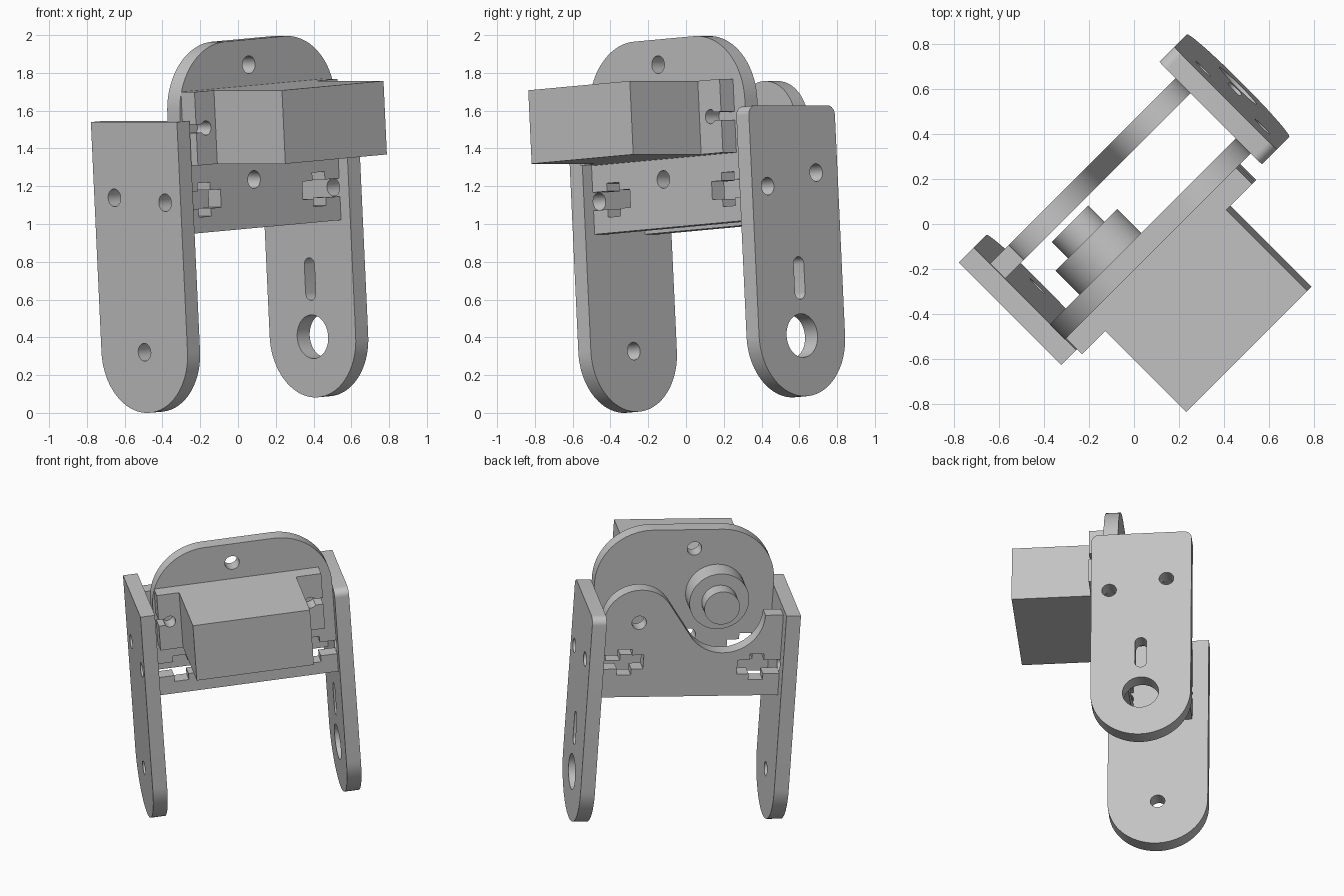
import bpy, bmesh
from math import radians, cos, sin, pi
from mathutils import Matrix

cube = bpy.data.objects.get("Cube")
if cube:
    bpy.data.objects.remove(cube)

# Single grey material
GREY = (0.55, 0.55, 0.55, 1)
grey = bpy.data.materials.new("light_grey")
grey.use_nodes = True
grey.diffuse_color = GREY
grey.node_tree.nodes["Principled BSDF"].inputs["Base Color"].default_value = GREY

# The whole bracket is turned on the ground and leans slightly
FRAME = Matrix.Rotation(radians(45), 4, 'Z') @ Matrix.Rotation(radians(-3.73), 4, 'Y')
FACING_BACK = Matrix(((1, 0, 0, 0), (0, 0, -1, 0), (0, 1, 0, 0), (0, 0, 0, 1)))
FACING_SIDE = Matrix(((0, 0, 1, 0), (1, 0, 0, 0), (0, 1, 0, 0), (0, 0, 0, 1)))


def arc(cx, cy, r, start, end, n=24):
    angles = [radians(start + (end - start) * i / n) for i in range(n + 1)]
    return [(cx + r * cos(a), cy + r * sin(a)) for a in angles]


def circle(cx, cy, r, n=40):
    return arc(cx, cy, r, 0, 360, n)[:-1]


def rect(x0, x1, y0, y1):
    return [(x0, y0), (x1, y0), (x1, y1), (x0, y1)]


def plate(name, loops, low, high, side=False):
    """Extrude an outline with holes from low to high along its normal."""
    curve = bpy.data.curves.new(name, 'CURVE')
    curve.dimensions = '2D'
    curve.fill_mode = 'BOTH'
    curve.extrude = (high - low) / 2
    for loop in loops:
        spline = curve.splines.new('POLY')
        spline.points.add(len(loop) - 1)
        for point, (x, y) in zip(spline.points, loop):
            point.co = (x, y, 0, 1)
        spline.use_cyclic_u = True
    temp = bpy.data.objects.new(name + "_outline", curve)
    bpy.context.collection.objects.link(temp)
    bpy.context.view_layer.update()
    graph = bpy.context.evaluated_depsgraph_get()
    mesh = bpy.data.meshes.new_from_object(temp.evaluated_get(graph))
    bpy.data.objects.remove(temp)
    bpy.data.curves.remove(curve)
    middle = (low + high) / 2
    shift = Matrix.Translation((middle, 0, 0) if side else (0, middle, 0))
    mesh.transform(FRAME @ shift @ (FACING_SIDE if side else FACING_BACK))
    bm = bmesh.new()
    bm.from_mesh(mesh)
    bmesh.ops.remove_doubles(bm, verts=bm.verts, dist=0.0005)
    bmesh.ops.recalc_face_normals(bm, faces=bm.faces)
    bm.to_mesh(mesh)
    bm.free()
    mesh.materials.clear()
    mesh.materials.append(grey)
    obj = bpy.data.objects.new(name, mesh)
    bpy.context.collection.objects.link(obj)
    bpy.ops.object.select_all(action='DESELECT')
    obj.select_set(True)
    bpy.context.view_layer.objects.active = obj
    bpy.ops.object.shade_smooth_by_angle(angle=radians(30))
    return obj


# Shared sizes in the bracket's own frame
LEFT, RIGHT, THICK = -0.476, 0.692, 0.094
BOTTOM, PLATE_TOP = 0.978, 1.58
ARCH_Y, REAR_Y = -0.098, 0.28
LEG_Y, LEG_R, LEG_Z = 0.108, 0.322, 0.359
SCREW_R = 0.047
SERVO_Z, AXIS_X = 1.537, -0.10


def nut_slot(edge, inward, z):
    """Cross-shaped slot open to a plate edge, listed upwards."""
    steps = [(0, 0.048), (0.107, 0.048), (0.107, 0.09), (0.2, 0.09), (0.2, 0.048), (0.277, 0.048)]
    lower = [(edge + inward * d, z - h) for d, h in steps]
    upper = [(edge + inward * d, z + h) for d, h in reversed(steps)]
    return lower + upper


# Front arch plate
R = 0.36
ARCH_TOP = 1.977
arch = [(LEFT, BOTTOM), (RIGHT, BOTTOM)] + nut_slot(RIGHT, -1, 1.152)
arch += arc(RIGHT - R, ARCH_TOP - R, R, 0, 90) + arc(LEFT + R, ARCH_TOP - R, R, 90, 180)
arch += nut_slot(LEFT, 1, 1.152)[::-1]
plate("front_arch_plate",
      [arch, circle(0.056, 1.844, SCREW_R), circle(0.056, 1.235, SCREW_R)],
      ARCH_Y - THICK / 2, ARCH_Y + THICK / 2)

# Rear plate with a lobe and a scoop around the servo axis
rear = [(LEFT, BOTTOM), (RIGHT, BOTTOM)] + nut_slot(RIGHT, -1, 1.224)
rear += arc(0.46, 1.5, 0.23, 0, 147) + arc(AXIS_X, 1.54, 0.26, -33, -180)
rear += [(LEFT, 1.54)] + nut_slot(LEFT, 1, 1.178)[::-1]
plate("rear_plate", [rear, circle(0.46, 1.5, SCREW_R)],
      REAR_Y - THICK / 2, REAR_Y + THICK / 2)

# Side legs: rounded feet, left one with a slot and a large bearing hole
foot = arc(LEG_Y, LEG_Z, LEG_R, 180, 360, 40)
y0, y1 = LEG_Y - LEG_R, LEG_Y + LEG_R
plate("right_leg",
      [foot + [(y1, PLATE_TOP), (y0, PLATE_TOP)],
       circle(LEG_Y, LEG_Z, SCREW_R),
       circle(ARCH_Y, 1.152, SCREW_R), circle(REAR_Y, 1.178, SCREW_R)],
      LEFT - THICK, LEFT, side=True)

c = 0.05
corners = arc(y1 - c, PLATE_TOP - c, c, 0, 90, 8) + arc(y0 + c, PLATE_TOP - c, c, 90, 180, 8)
slot = arc(LEG_Y, 0.59, 0.038, 180, 360, 12) + arc(LEG_Y, 0.74, 0.038, 0, 180, 12)
plate("left_leg",
      [foot + corners, slot, circle(LEG_Y, LEG_Z, 0.116),
       circle(ARCH_Y, 1.152, SCREW_R), circle(REAR_Y - 0.01, 1.224, SCREW_R)],
      RIGHT, RIGHT + THICK, side=True)

# Servo: body, mounting ears with keyholes, boss and shaft
bottom, top = SERVO_Z - 0.195, SERVO_Z + 0.195
plate("servo_body", [rect(-0.314, 0.448, bottom, top)], -0.755, ARCH_Y)

ear_l, ear_r, gap = -0.46, 0.611, 0.022
ears = [(ear_l, bottom), (ear_r, bottom), (ear_r, SERVO_Z - gap)]
ears += arc(0.53, SERVO_Z, 0.038, -35, -325) + [(ear_r, SERVO_Z + gap), (ear_r, top)]
ears += [(ear_l, top), (ear_l, SERVO_Z + gap)]
ears += arc(-0.387, SERVO_Z, 0.038, 145, -145) + [(ear_l, SERVO_Z - gap)]
plate("servo_ears", [ears], -0.246, ARCH_Y - THICK / 2)

plate("servo_boss", [circle(AXIS_X, SERVO_Z, 0.194, 48)], ARCH_Y, 0.099)
plate("servo_shaft", [circle(AXIS_X, SERVO_Z, 0.115)], 0.09, 0.202)
